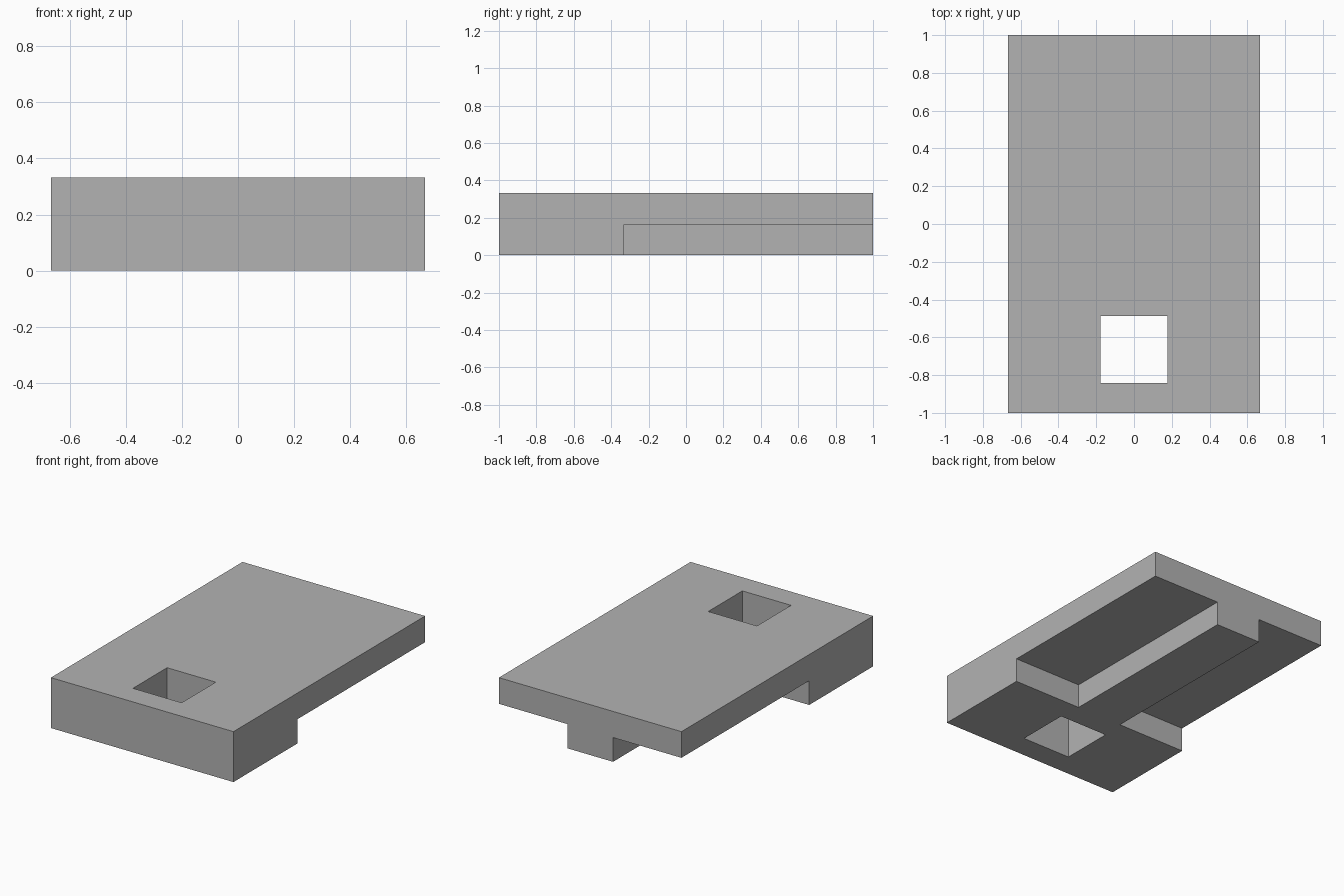
import bpy
import bmesh

cube = bpy.data.objects.get("Cube")
if cube:
    bpy.data.objects.remove(cube, do_unlink=True)

WIDTH, FRONT, BACK, TOP = 0.667, -1.0, 1.0, 0.333
STEP_Z, STEP_Y = 0.16, -0.333
RAIL = 0.167
HOLE, HOLE_Y = 0.178, -0.664

grey = bpy.data.materials.new("plain_grey")
grey.use_nodes = True
colour = (0.45, 0.45, 0.45, 1)
grey.diffuse_color = colour
grey.node_tree.nodes["Principled BSDF"].inputs["Base Color"].default_value = colour


def prism(name, outline, z0, z1):
    """Extrude a flat outline from z0 to z1."""
    bm = bmesh.new()
    face = bm.faces.new([bm.verts.new((x, y, z0)) for x, y in outline])
    out = bmesh.ops.extrude_face_region(bm, geom=[face])
    verts = [v for v in out["geom"] if isinstance(v, bmesh.types.BMVert)]
    bmesh.ops.translate(bm, verts=verts, vec=(0, 0, z1 - z0))
    bmesh.ops.recalc_face_normals(bm, faces=bm.faces)
    mesh = bpy.data.meshes.new(name)
    bm.to_mesh(mesh)
    bm.free()
    mesh.materials.append(grey)
    obj = bpy.data.objects.new(name, mesh)
    bpy.context.collection.objects.link(obj)
    return obj


def rectangle(half, y0, y1):
    return [(-half, y0), (half, y0), (half, y1), (-half, y1)]


def cut(target, cutter):
    mod = target.modifiers.new(cutter.name, "BOOLEAN")
    mod.operation = "DIFFERENCE"
    mod.solver = "EXACT"
    mod.object = cutter
    cutter.hide_render = True
    cutter.hide_set(True)
    cutter.display_type = "WIRE"


# Solid slab
slab = prism("slab", rectangle(WIDTH, FRONT, BACK), 0, TOP)

# Side recesses underneath, leaving a front block and a centre rail
for name, side in (("left", 1), ("right", -1)):
    outline = [(side * x, y) for x, y in
               [(RAIL, STEP_Y), (1, STEP_Y), (1, BACK + 0.2), (RAIL, BACK + 0.2)]]
    cut(slab, prism(name + "_recess_cutter", outline, -0.2, STEP_Z))

# Square hole through the front block
cut(slab, prism("hole_cutter", rectangle(HOLE, HOLE_Y - HOLE, HOLE_Y + HOLE), -0.2, 0.6))

# Apply the cuts and remove the cutters
bpy.context.view_layer.objects.active = slab
for mod in list(slab.modifiers):
    cutter = mod.object
    bpy.ops.object.modifier_apply(modifier=mod.name)
    bpy.data.objects.remove(cutter, do_unlink=True)
